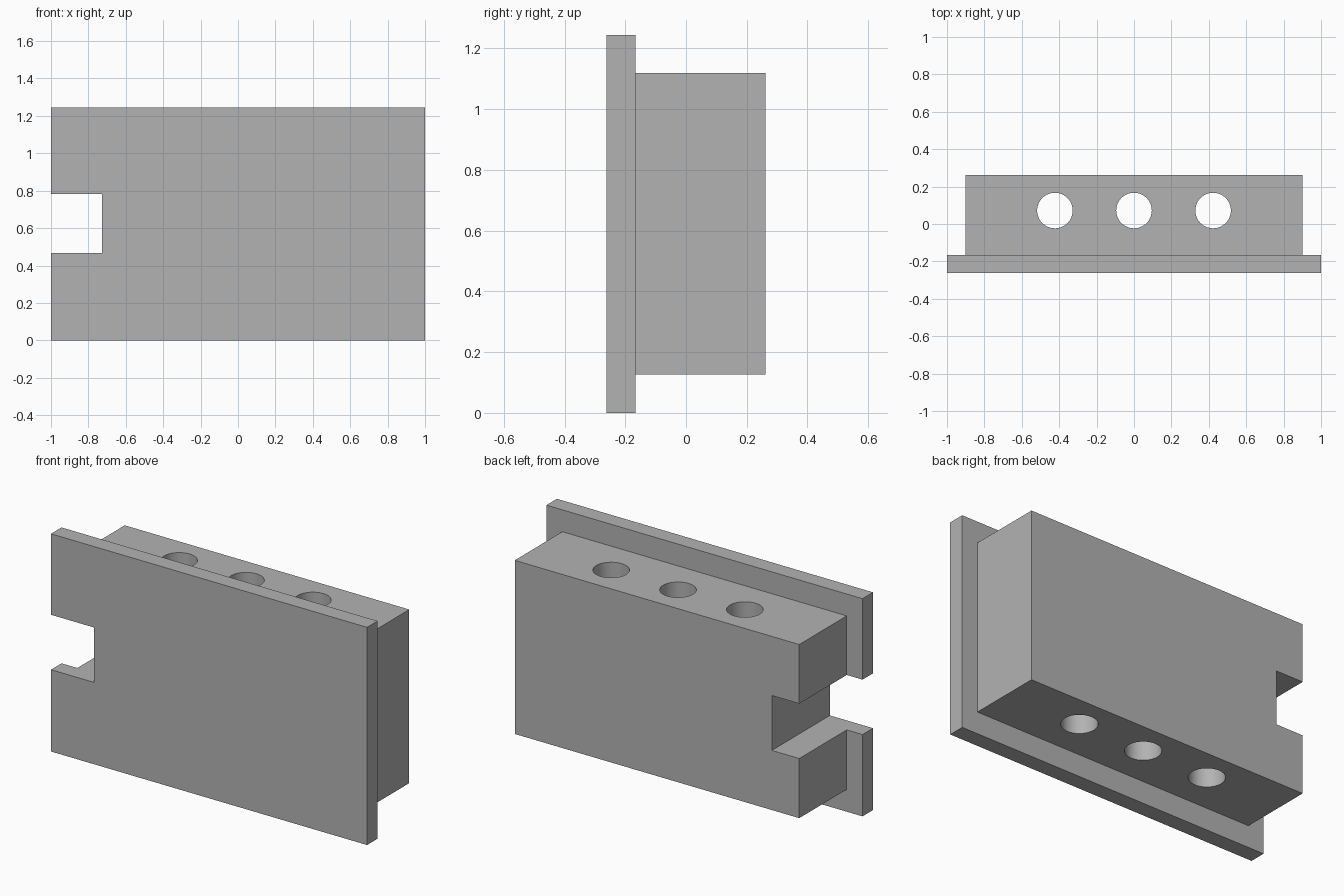
import bpy

cube = bpy.data.objects.get("Cube")
if cube:
    bpy.data.objects.remove(cube, do_unlink=True)

grey = bpy.data.materials.new("plain grey")
grey.use_nodes = True
colour = (0.45, 0.45, 0.45, 1)
grey.diffuse_color = colour
grey.node_tree.nodes["Principled BSDF"].inputs["Base Color"].default_value = colour


def box(name, low, high):
    """Box between two opposite corners."""
    centre = [(a + b) / 2 for a, b in zip(low, high)]
    bpy.ops.mesh.primitive_cube_add(size=1, location=centre)
    ob = bpy.context.object
    ob.name = name
    ob.scale = [b - a for a, b in zip(low, high)]
    bpy.ops.object.transform_apply(location=True, rotation=False, scale=True)
    ob.data.materials.append(grey)
    return ob


def cut(target, cutter):
    mod = target.modifiers.new(cutter.name, 'BOOLEAN')
    mod.operation = 'DIFFERENCE'
    mod.solver = 'EXACT'
    mod.object = cutter
    bpy.context.view_layer.objects.active = target
    bpy.ops.object.modifier_apply(modifier=mod.name)


# Thin front plate and the thick block behind it
front_plate = box("front_plate", (-1, -0.262, 0), (1, -0.167, 1.245))
body = box("body_block", (-0.9, -0.167, 0.127), (0.9, 0.262, 1.12))

# Square side notch through both parts
notch = box("notch_cutter", (-1.2, -0.5, 0.468), (-0.727, 0.5, 0.782))
for part in (front_plate, body):
    cut(part, notch)
cutters = [notch]

# Three vertical through holes in the block
for x in (-0.423, 0, 0.423):
    bpy.ops.mesh.primitive_cylinder_add(vertices=64, radius=0.095, depth=2,
                                        location=(x, 0.072, 0.6))
    drill = bpy.context.object
    drill.name = "hole_cutter"
    drill.data.materials.append(grey)
    cut(body, drill)
    cutters.append(drill)

for ob in cutters:
    bpy.data.objects.remove(ob, do_unlink=True)

# Round hole walls, crisp edges elsewhere
bpy.ops.object.select_all(action='DESELECT')
body.select_set(True)
bpy.context.view_layer.objects.active = body
bpy.ops.object.shade_smooth_by_angle()
